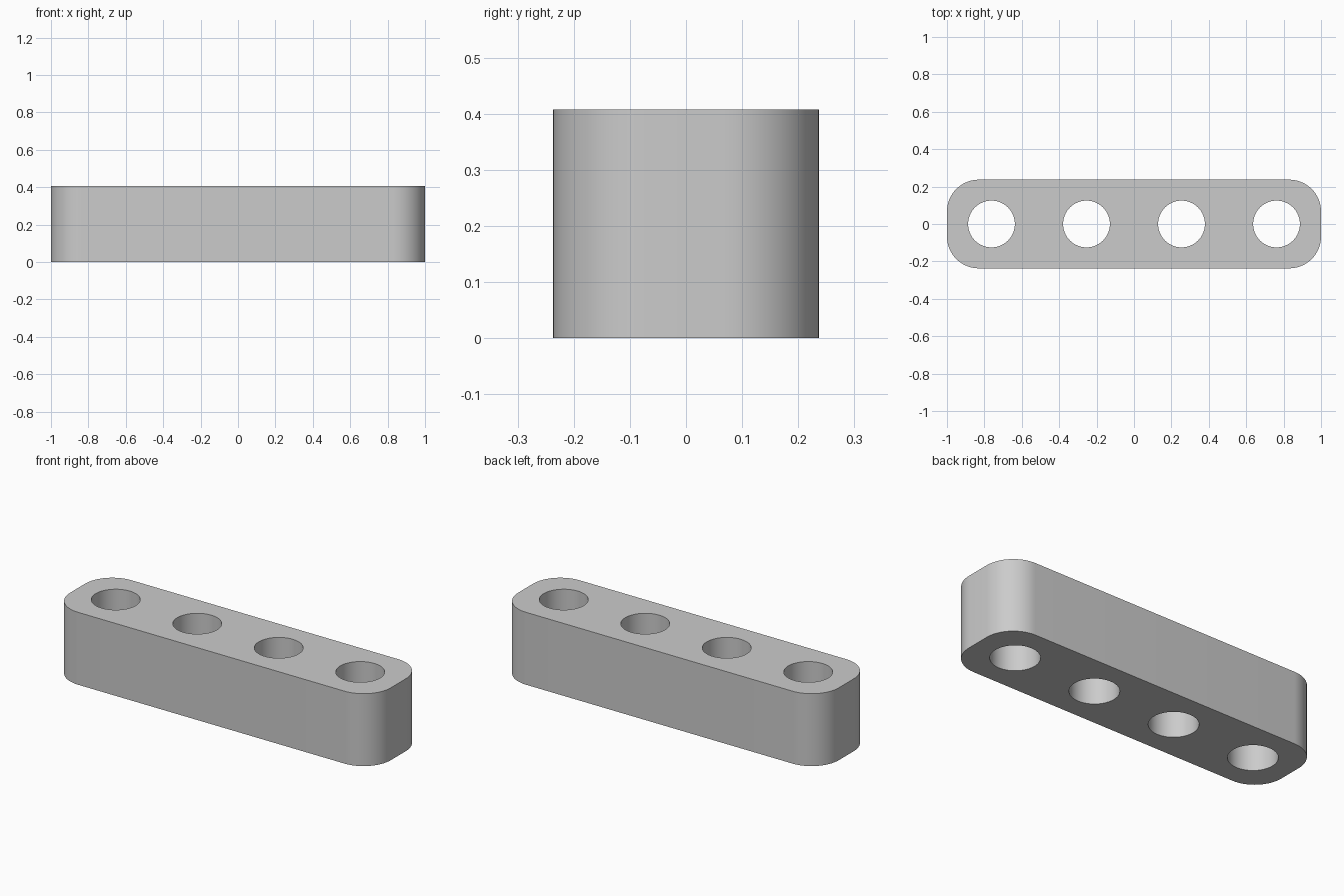
import bpy, bmesh, math

cube = bpy.data.objects.get("Cube")
if cube:
    bpy.data.objects.remove(cube, do_unlink=True)

LENGTH, DEPTH, HEIGHT = 2.0, 0.474, 0.408
CORNER_RADIUS = 0.17
HOLE_RADIUS, HOLE_SPACING = 0.125, 0.508

grey = bpy.data.materials.new("plain grey")
grey.use_nodes = True
colour = (0.6, 0.6, 0.6, 1)
grey.diffuse_color = colour
grey.node_tree.nodes["Principled BSDF"].inputs["Base Color"].default_value = colour


def make_object(name, bm):
    mesh = bpy.data.meshes.new(name)
    bm.to_mesh(mesh)
    bm.free()
    mesh.materials.append(grey)
    obj = bpy.data.objects.new(name, mesh)
    bpy.context.collection.objects.link(obj)
    return obj


# Bar: a box with its four upright edges rounded
bm = bmesh.new()
bmesh.ops.create_cube(bm, size=1)
for v in bm.verts:
    v.co.x *= LENGTH
    v.co.y *= DEPTH
    v.co.z = (v.co.z + 0.5) * HEIGHT
upright = [e for e in bm.edges if abs(e.verts[0].co.z - e.verts[1].co.z) > 0.1]
bmesh.ops.bevel(bm, geom=upright, offset=CORNER_RADIUS, segments=16,
                profile=0.5, affect='EDGES')
bar = make_object("drilled_bar", bm)

# Drills: four evenly spaced cylinders passing right through
bm = bmesh.new()
for i in range(4):
    made = bmesh.ops.create_cone(bm, cap_ends=True, segments=64,
                                 radius1=HOLE_RADIUS, radius2=HOLE_RADIUS,
                                 depth=HEIGHT * 2)
    bmesh.ops.translate(bm, verts=made["verts"],
                        vec=((i - 1.5) * HOLE_SPACING, 0, HEIGHT / 2))
drills = make_object("hole_cutters", bm)
drills.hide_render = True

# Cut the holes, then drop the cutter
cut = bar.modifiers.new("holes", 'BOOLEAN')
cut.operation = 'DIFFERENCE'
cut.solver = 'EXACT'
cut.object = drills
bpy.ops.object.select_all(action='DESELECT')
bar.select_set(True)
bpy.context.view_layer.objects.active = bar
bpy.ops.object.modifier_apply(modifier=cut.name)
bpy.data.objects.remove(drills, do_unlink=True)

# Smooth walls with sharp rims
bpy.ops.object.shade_smooth_by_angle(angle=math.radians(30))
